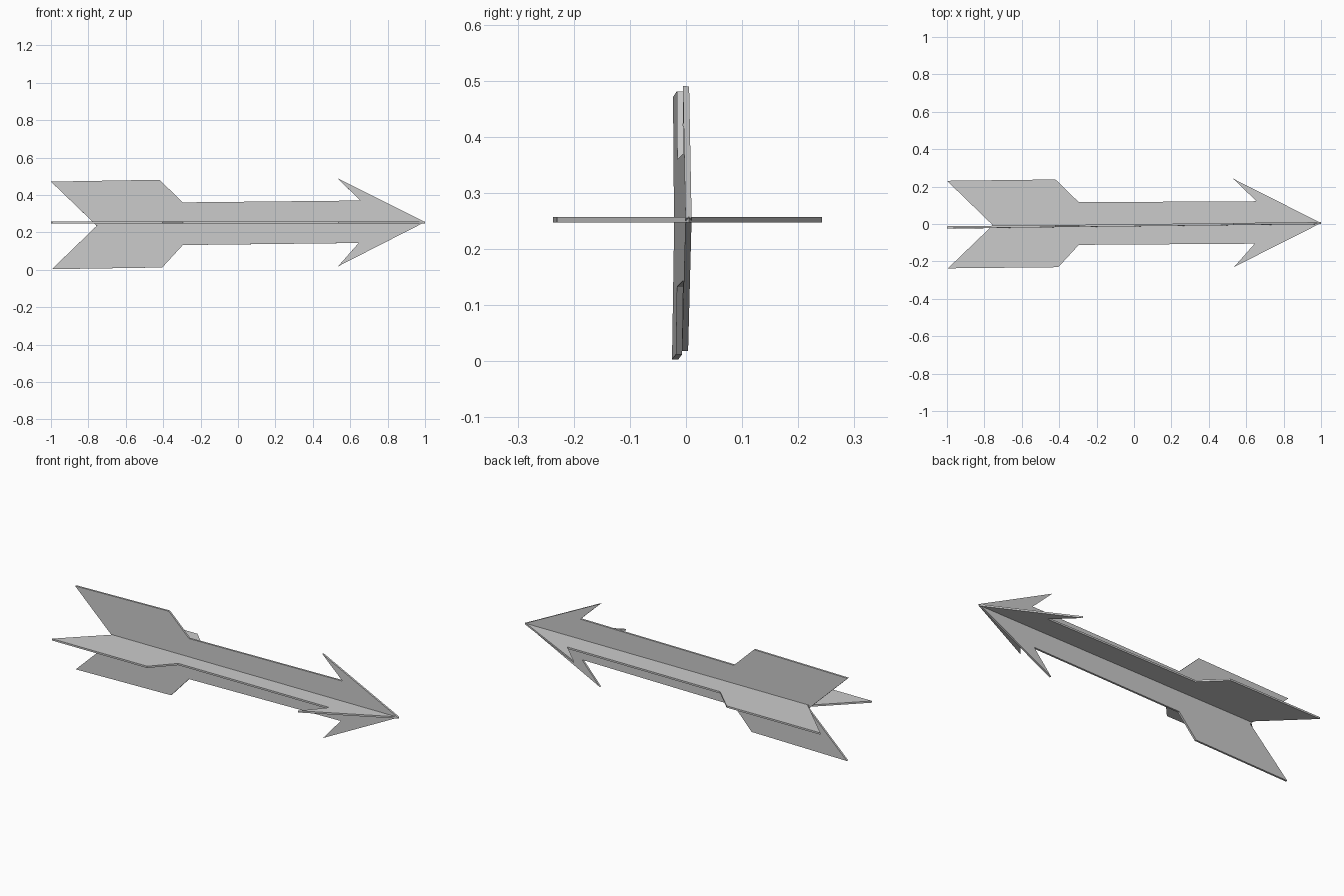
import bpy
import bmesh
from mathutils import Matrix, Vector

cube = bpy.data.objects.get("Cube")
if cube:
    bpy.data.objects.remove(cube)

GREY = (0.6, 0.6, 0.6, 1.0)
grey = bpy.data.materials.new("plain_grey")
grey.use_nodes = True
grey.diffuse_color = GREY
grey.node_tree.nodes["Principled BSDF"].inputs["Base Color"].default_value = GREY

# Arrow outline: tail, fletching, shaft, barb, tip and back along the other edge
OUTLINE = [
    (-1.0, 0.225), (-0.42, 0.235), (-0.295, 0.114), (0.655, 0.124),
    (0.53, 0.244), (1.0, 0.009), (0.535, -0.228), (0.645, -0.103),
    (-0.295, -0.114), (-0.405, -0.234), (-0.995, -0.243), (-0.755, -0.011),
]


def arrow_plate(name, points, thickness, matrix):
    """Flat arrow cut from sheet, centred on its own plane."""
    bm = bmesh.new()
    face = bm.faces.new([bm.verts.new((x, y, -thickness / 2)) for x, y in points])
    extruded = bmesh.ops.extrude_face_region(bm, geom=[face])
    top = [v for v in extruded["geom"] if isinstance(v, bmesh.types.BMVert)]
    bmesh.ops.translate(bm, verts=top, vec=(0, 0, thickness))
    bmesh.ops.transform(bm, matrix=matrix, verts=bm.verts)
    bmesh.ops.recalc_face_normals(bm, faces=bm.faces)
    mesh = bpy.data.meshes.new(name)
    bm.to_mesh(mesh)
    bm.free()
    mesh.materials.append(grey)
    obj = bpy.data.objects.new(name, mesh)
    bpy.context.collection.objects.link(obj)
    return obj


# Horizontal plate, its edges running straight along the length
flat = [(x, y - 0.005 * x + 0.001) for x, y in OUTLINE]
arrow_plate("horizontal_arrow_plate", flat, 0.01,
            Matrix.Translation((0, 0, 0.252)))

# Upright plate, turned very slightly about the vertical
along = Vector((1, 0.0115, 0))
up = Vector((0, 0.004, 1))
across = along.cross(up).normalized()
turn = Matrix((along, up, across)).transposed().to_4x4()
arrow_plate("upright_arrow_plate", OUTLINE, 0.011,
            Matrix.Translation((0, -0.007, 0.246)) @ turn)
